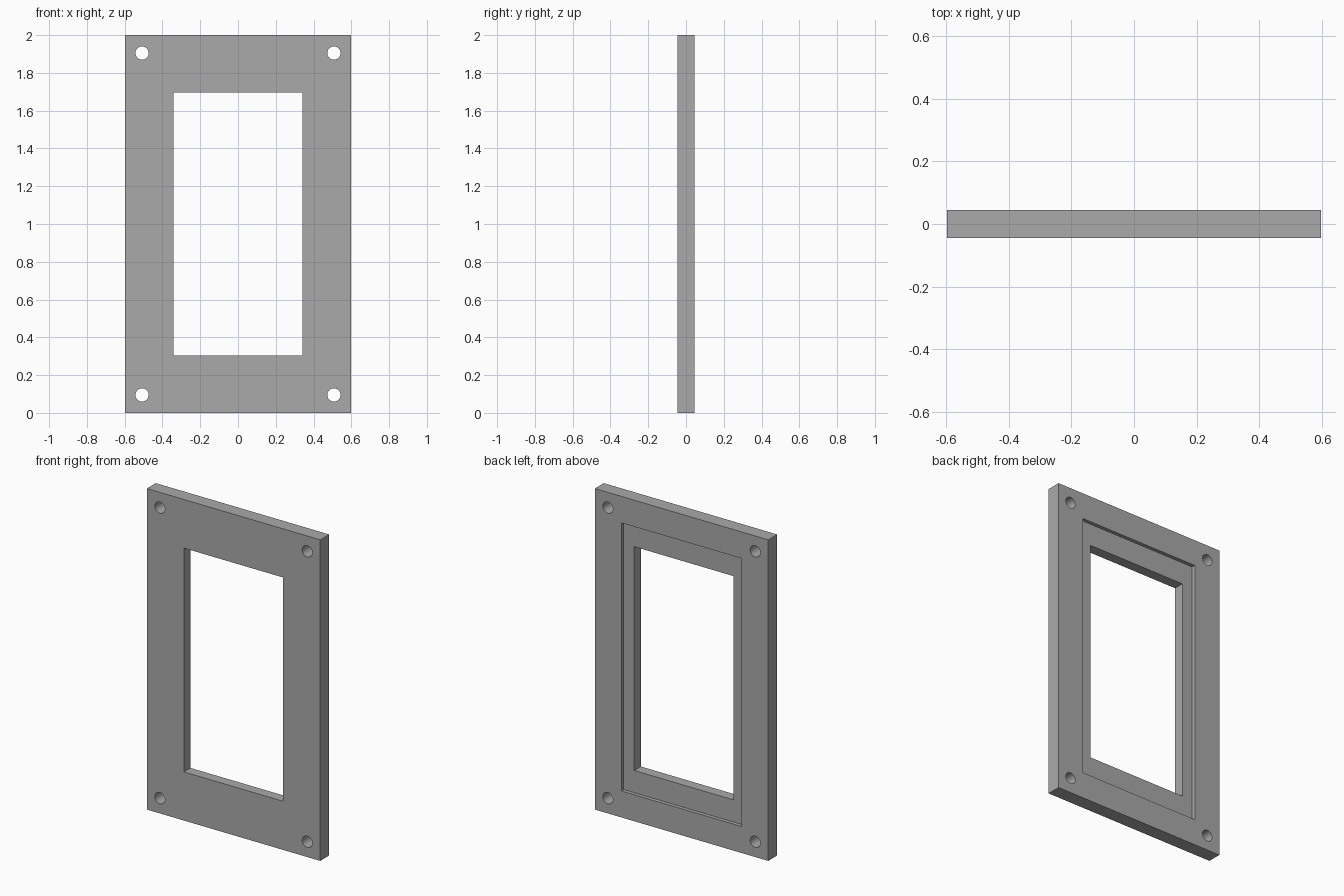
import bpy
import math

if "Cube" in bpy.data.objects:
    bpy.data.objects.remove(bpy.data.objects["Cube"], do_unlink=True)

WIDTH, DEPTH, HEIGHT = 1.195, 0.088, 2.0
MID = HEIGHT / 2
RECESS = 0.023

grey = bpy.data.materials.new("plain grey")
grey.use_nodes = True
colour = (0.4, 0.4, 0.4, 1)
grey.diffuse_color = colour
grey.node_tree.nodes["Principled BSDF"].inputs["Base Color"].default_value = colour


def box(name, size, y=0.0):
    bpy.ops.mesh.primitive_cube_add(size=1, location=(0, y, MID))
    obj = bpy.context.object
    obj.name = name
    obj.scale = size
    bpy.ops.object.transform_apply(location=True, rotation=True, scale=True)
    obj.data.materials.append(grey)
    return obj


def hole(x, z):
    bpy.ops.mesh.primitive_cylinder_add(
        vertices=48, radius=0.035, depth=0.4,
        location=(x, 0, z), rotation=(math.pi / 2, 0, 0))
    obj = bpy.context.object
    obj.name = "screw_hole_cutter"
    obj.data.materials.append(grey)
    return obj


# Flat plate
plate = box("frame_plate", (WIDTH, DEPTH, HEIGHT))

# Window opening, shallow rebate on the back, and corner screw holes
cutters = [
    box("window_cutter", (0.684, 0.4, 1.394)),
    box("rebate_cutter", (0.83, 0.2, 1.67), DEPTH / 2 - RECESS + 0.1),
]
cutters += [hole(sx * 0.508, MID + sz * 0.905) for sx in (-1, 1) for sz in (-1, 1)]

bpy.ops.object.select_all(action="DESELECT")
plate.select_set(True)
bpy.context.view_layer.objects.active = plate
for cutter in cutters:
    cutter.hide_render = True
    cut = plate.modifiers.new(cutter.name, "BOOLEAN")
    cut.operation = "DIFFERENCE"
    cut.solver = "EXACT"
    cut.object = cutter
    bpy.ops.object.modifier_apply(modifier=cut.name)
for cutter in cutters:
    bpy.data.objects.remove(cutter, do_unlink=True)

# Round hole walls, crisp edges elsewhere
bpy.ops.object.shade_smooth_by_angle(angle=math.radians(30))
